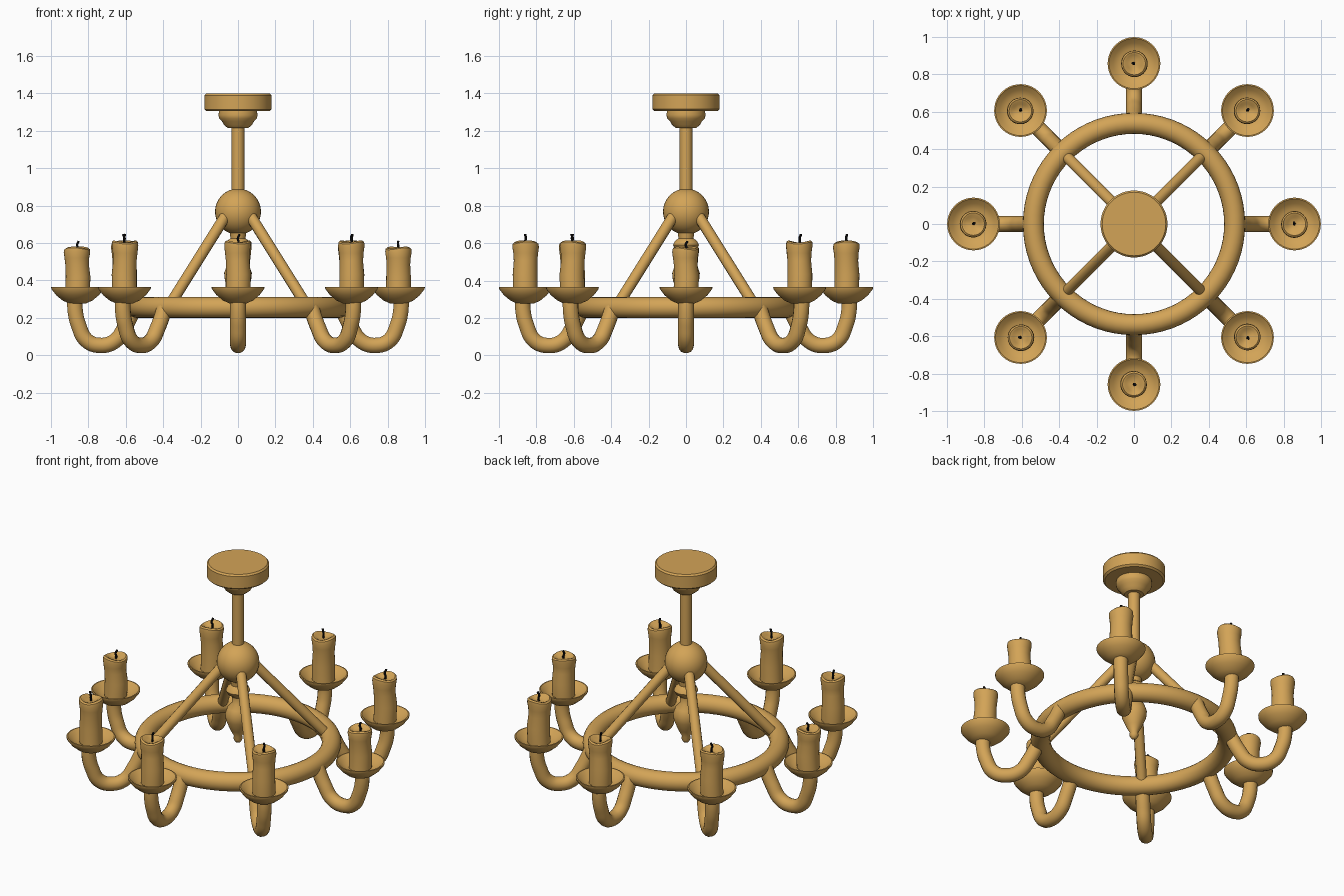
import bpy, bmesh, math, random
from mathutils import Vector

random.seed(4)
cube = bpy.data.objects.get("Cube")
if cube:
    bpy.data.objects.remove(cube, do_unlink=True)


def material(name, color):
    m = bpy.data.materials.new(name)
    m.use_nodes = True
    m.diffuse_color = color
    m.node_tree.nodes["Principled BSDF"].inputs["Base Color"].default_value = color
    return m


GOLD = material("golden tan", (0.65, 0.37, 0.095, 1))
BLACK = material("wick black", (0.008, 0.007, 0.007, 1))


def activate(ob):
    bpy.ops.object.select_all(action="DESELECT")
    ob.select_set(True)
    bpy.context.view_layer.objects.active = ob


def finish(ob, mat, angle=40):
    ob.data.materials.clear()
    ob.data.materials.append(mat)
    activate(ob)
    bpy.ops.object.shade_smooth_by_angle(angle=math.radians(angle))
    return ob


def lathe(name, profile, steps=40, mat=GOLD, angle=40):
    """Revolve (radius, z) points around the z axis."""
    bm = bmesh.new()
    verts = [bm.verts.new((r, 0, z)) for r, z in profile]
    edges = [bm.edges.new(pair) for pair in zip(verts, verts[1:])]
    bmesh.ops.spin(bm, geom=verts + edges, cent=(0, 0, 0), axis=(0, 0, 1),
                   angle=math.tau, steps=steps)
    bmesh.ops.remove_doubles(bm, verts=bm.verts, dist=0.0003)
    bmesh.ops.recalc_face_normals(bm, faces=bm.faces)
    me = bpy.data.meshes.new(name)
    bm.to_mesh(me)
    bm.free()
    ob = bpy.data.objects.new(name, me)
    bpy.context.collection.objects.link(ob)
    return finish(ob, mat, angle)


def tube(name, points, radius, mat=GOLD, sides=4):
    """Smooth capped tube through the points."""
    cu = bpy.data.curves.new(name, "CURVE")
    cu.dimensions = "3D"
    cu.bevel_depth = radius
    cu.bevel_resolution = sides
    cu.use_fill_caps = True
    cu.resolution_u = 6
    sp = cu.splines.new("BEZIER")
    sp.bezier_points.add(len(points) - 1)
    for bp, p in zip(sp.bezier_points, points):
        bp.co = p
        bp.handle_left_type = bp.handle_right_type = "AUTO"
    ob = bpy.data.objects.new(name, cu)
    bpy.context.collection.objects.link(ob)
    activate(ob)
    bpy.ops.object.convert(target="MESH")
    return finish(bpy.context.view_layer.objects.active, mat)


def copy(ob, name):
    dup = ob.copy()
    dup.name = name
    bpy.context.collection.objects.link(dup)
    return dup


# Ceiling mount, rod and central ball
lathe("ceiling_plate", [(0, 1.305), (0.168, 1.305), (0.179, 1.315), (0.179, 1.39),
                        (0.17, 1.4), (0, 1.4)], 48)
lathe("mount_cup", [(0, 1.215), (0.055, 1.215), (0.075, 1.232), (0.085, 1.25),
                    (0.1, 1.265), (0.105, 1.285), (0.1, 1.31), (0, 1.31)])
lathe("rod", [(0, 0.8), (0.034, 0.8), (0.034, 1.23), (0, 1.23)], 24)
bpy.ops.mesh.primitive_uv_sphere_add(segments=32, ring_count=16, radius=0.123,
                                     location=(0, 0, 0.768))
bpy.context.object.name = "central_ball"
finish(bpy.context.object, GOLD)

# Turned drop hanging beneath the ball
lathe("finial", [(0, 0.67), (0.045, 0.66), (0.04, 0.625), (0.06, 0.61), (0.07, 0.59),
                 (0.06, 0.57), (0.035, 0.55), (0.035, 0.51), (0.06, 0.48), (0.074, 0.44),
                 (0.07, 0.4), (0.045, 0.34), (0.024, 0.3), (0.026, 0.28), (0.016, 0.262),
                 (0, 0.255)], 28)

# Main ring
bpy.ops.mesh.primitive_torus_add(major_segments=72, minor_segments=20,
                                 major_radius=0.538, minor_radius=0.056,
                                 location=(0, 0, 0.256))
bpy.context.object.name = "main_ring"
finish(bpy.context.object, GOLD)

# Four struts from ball to ring
strut = tube("strut_1", [(0.09, 0, 0.75), (0.515, 0, 0.27)], 0.03)
for i in range(4):
    s = strut if i == 0 else copy(strut, f"strut_{i + 1}")
    s.rotation_euler.z = math.radians(45 + 90 * i)

# Parts repeated on each of the eight arms
arm = tube("arm_1", [(0.555, 0, 0.25), (0.605, 0, 0.15), (0.66, 0, 0.075), (0.74, 0, 0.053),
                     (0.81, 0, 0.08), (0.852, 0, 0.16), (0.87, 0, 0.235), (0.872, 0, 0.31)],
           0.042, sides=5)
dish = lathe("dish_1", [(0, 0.275), (0.045, 0.277), (0.08, 0.293), (0.115, 0.322),
                        (0.14, 0.355), (0.141, 0.365), (0.134, 0.366), (0.11, 0.345),
                        (0.08, 0.327), (0, 0.322)])
candle = lathe("candle_1", [(0, 0), (0.066, 0), (0.066, 0.1), (0.063, 0.17), (0.066, 0.21),
                            (0.071, 0.245), (0.069, 0.263), (0.06, 0.27), (0.048, 0.266),
                            (0.036, 0.256), (0, 0.252)], 28)
# Slight melted unevenness in the wax
for v in candle.data.vertices:
    a = math.atan2(v.co.y, v.co.x)
    v.co.x += 0.004 * math.sin(v.co.z * 22)
    v.co.z += 0.006 * math.sin(2 * a) * (v.co.z > 0.22)
wick = tube("wick_1", [(0, 0, 0.245), (0.003, 0, 0.27), (-0.002, 0.002, 0.285),
                       (0.008, 0.003, 0.308)], 0.0065, BLACK, 2)

for i in range(8):
    turn = math.tau * i / 8
    spot = Vector((0.858 * math.cos(turn), 0.858 * math.sin(turn), 0))
    parts = [p if i == 0 else copy(p, p.name[:-1] + str(i + 1))
             for p in (arm, dish, candle, wick)]
    parts[0].rotation_euler.z = turn
    parts[1].location = spot
    # Candles on the left and right arms stand a little lower
    height = 0.91 if i in (0, 4) else 1.03
    spin = random.uniform(0, math.tau)
    for p in parts[2:]:
        p.location = spot + Vector((0, 0, 0.33))
        p.rotation_euler.z = spin
        p.scale.z = height
